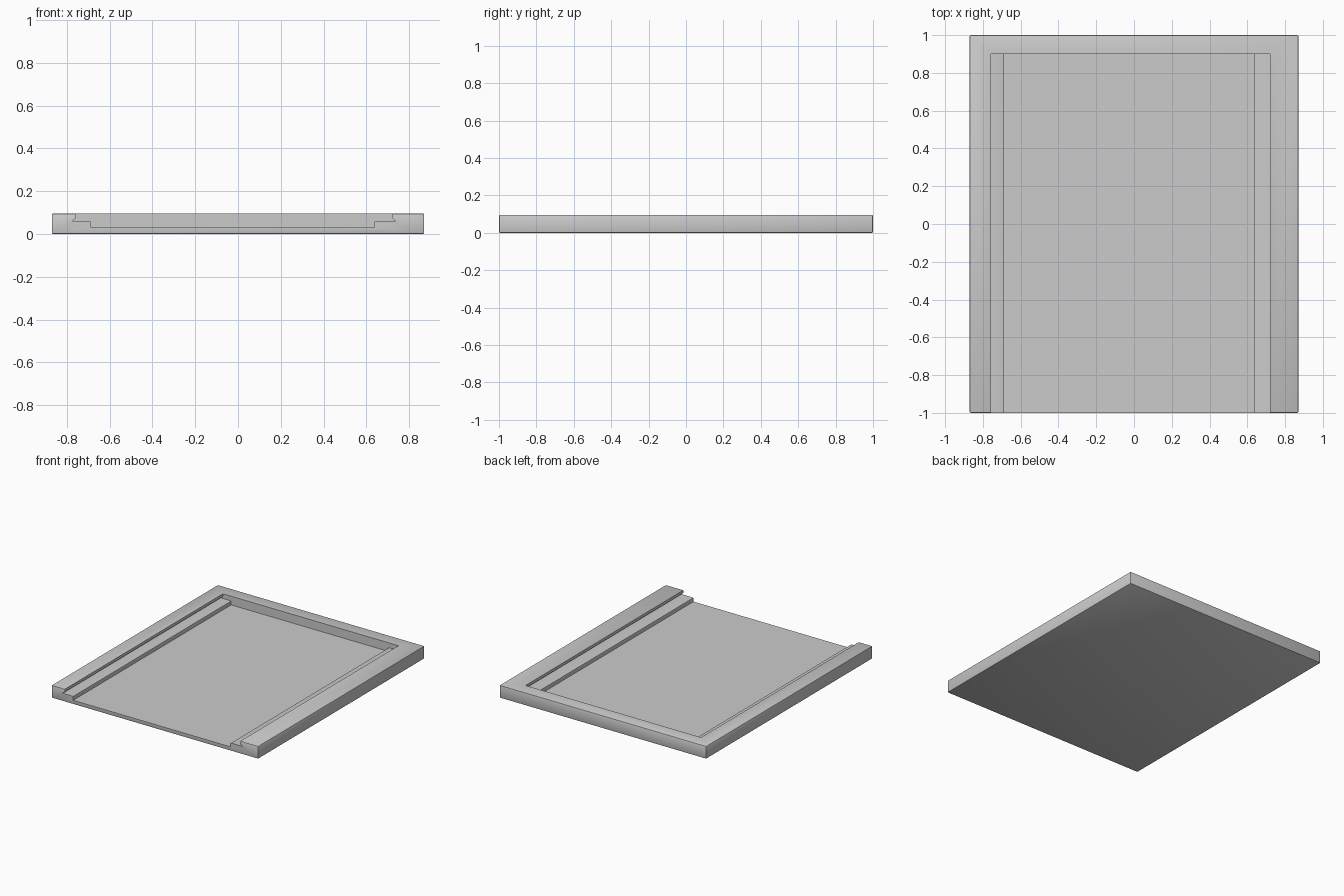
import bpy, bmesh

cube = bpy.data.objects.get("Cube")
if cube:
    bpy.data.objects.remove(cube)

HALF_W, HALF_L, HEIGHT = 0.87, 1.0, 0.096
FLOOR, LEDGE, BACK = 0.03, 0.06, 0.9

grey = bpy.data.materials.new("plain grey")
grey.use_nodes = True
colour = (0.6, 0.6, 0.6, 1)
grey.diffuse_color = colour
grey.node_tree.nodes["Principled BSDF"].inputs["Base Color"].default_value = colour


def make_object(name, bm):
    bmesh.ops.recalc_face_normals(bm, faces=bm.faces)
    mesh = bpy.data.meshes.new(name)
    bm.to_mesh(mesh)
    bm.free()
    mesh.materials.append(grey)
    obj = bpy.data.objects.new(name, mesh)
    bpy.context.collection.objects.link(obj)
    return obj


def half_profile(lip, groove, step):
    """Channel side from the floor up: rounded ledge step, undercut groove, lip."""
    return [(step, FLOOR), (step, LEDGE - 0.008), (step + 0.002, LEDGE - 0.002),
            (step + 0.008, LEDGE), (groove, LEDGE), (lip + 0.003, LEDGE + 0.012),
            (lip, LEDGE + 0.02), (lip, HEIGHT + 0.05)]


# Solid slab with softened edges
bm = bmesh.new()
bmesh.ops.create_cube(bm, size=1)
for v in bm.verts:
    v.co = (v.co.x * 2 * HALF_W, v.co.y * 2 * HALF_L, (v.co.z + 0.5) * HEIGHT)
bmesh.ops.bevel(bm, geom=bm.edges[:], offset=0.006, segments=2,
                profile=0.5, affect='EDGES')
tray = make_object("sliding_tray", bm)

# Channel open at the front, with a ledge and an undercut groove on each side
right = [(-x, z) for x, z in half_profile(0.757, 0.775, 0.687)]
left = half_profile(0.72, 0.738, 0.637)
bm = bmesh.new()
outline = right[::-1] + left
face = bm.faces.new([bm.verts.new((x, -HALF_L - 0.1, z)) for x, z in outline])
swept = bmesh.ops.extrude_face_region(bm, geom=[face])["geom"]
bmesh.ops.translate(bm, vec=(0, BACK + HALF_L + 0.1, 0),
                    verts=[g for g in swept if isinstance(g, bmesh.types.BMVert)])
cutter = make_object("channel_cutter", bm)
cutter.hide_render = True
cutter.hide_viewport = True

cut = tray.modifiers.new("channel", 'BOOLEAN')
cut.operation = 'DIFFERENCE'
cut.solver = 'EXACT'
cut.object = cutter

# Bake the cut and discard the cutter
bpy.context.view_layer.objects.active = tray
tray.select_set(True)
bpy.ops.object.modifier_apply(modifier=cut.name)
bpy.data.objects.remove(cutter)
bpy.ops.object.shade_smooth_by_angle()
